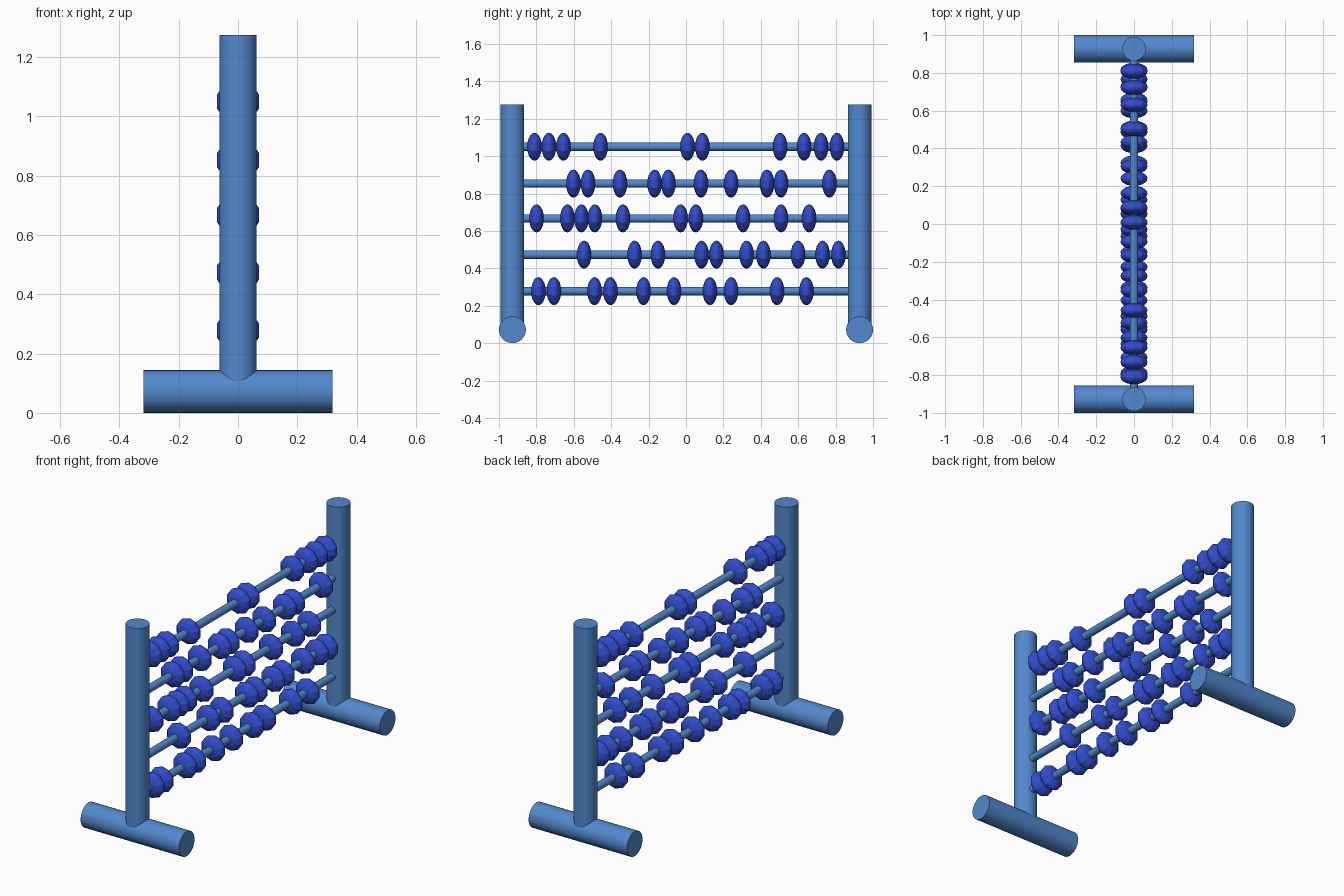
import bpy, math

if "Cube" in bpy.data.objects:
    bpy.data.objects.remove(bpy.data.objects["Cube"])

def material(name, rgb):
    m = bpy.data.materials.new(name)
    m.diffuse_color = (*rgb, 1)
    m.use_nodes = True
    m.node_tree.nodes["Principled BSDF"].inputs["Base Color"].default_value = m.diffuse_color
    return m

frame_blue = material("frame blue", (0.085, 0.25, 0.62))
bead_blue = material("bead blue", (0.032, 0.075, 0.62))

def cylinder(name, r, length, loc, rot=(0, 0, 0), sides=32):
    bpy.ops.mesh.primitive_cylinder_add(vertices=sides, radius=r, depth=length,
                                        location=loc, rotation=rot)
    ob = bpy.context.object
    ob.name = name
    ob.data.materials.append(frame_blue)
    bpy.ops.object.shade_smooth_by_angle(angle=math.radians(40))

# Two uprights standing on crosswise feet
Y = 0.928
for side, s in (("front", -1), ("back", 1)):
    cylinder(side + "_foot", 0.072, 0.636, (0, s * Y, 0.072), (0, math.pi / 2, 0))
    cylinder(side + "_post", 0.063, 1.2, (0, s * Y, 0.675))

# Rods: height -> bead positions along y
rows = {
    1.050: (-.81, -.733, -.655, -.457, .008, .088, .503, .631, .722, .807),
    0.853: (-.602, -.524, -.353, -.168, -.094, .08, .241, .433, .508, .767),
    0.667: (-.799, -.634, -.559, -.487, -.337, -.029, .053, .305, .508, .658),
    0.473: (-.545, -.275, -.15, .083, .163, .324, .414, .599, .73, .815),
    0.278: (-.789, -.706, -.489, -.404, -.227, -.064, .128, .241, .487, .644),
}

# One faceted, flattened bead mesh shared by all beads (ten sides around y)
bpy.ops.mesh.primitive_uv_sphere_add(segments=10, ring_count=10, radius=1)
source = bpy.context.object
bead_mesh = source.data
bead_mesh.name = "bead"
for v in bead_mesh.vertices:
    x, y, z = v.co
    # turn the pole onto y, keeping a corner on each side in x
    v.co = (y * 0.075, z * 0.039, x * 0.075)
# ten-sided ring has its corners on one axis only: make that axis x
for v in bead_mesh.vertices:
    v.co.x, v.co.z = v.co.z, -v.co.x
bead_mesh.flip_normals()
bead_mesh.materials.append(bead_blue)
bpy.data.objects.remove(source)

# make sure bead faces point outward
if bead_mesh.polygons[0].normal.dot(bead_mesh.polygons[0].center) < 0:
    bead_mesh.flip_normals()

for i, (z, ys) in enumerate(rows.items(), 1):
    cylinder(f"rod_{i}", 0.022, 2 * Y, (0, 0, z), (math.pi / 2, 0, 0), 24)
    for j, y in enumerate(ys, 1):
        bead = bpy.data.objects.new(f"bead_{i}_{j}", bead_mesh)
        bead.location = (0, y, z)
        bpy.context.collection.objects.link(bead)
